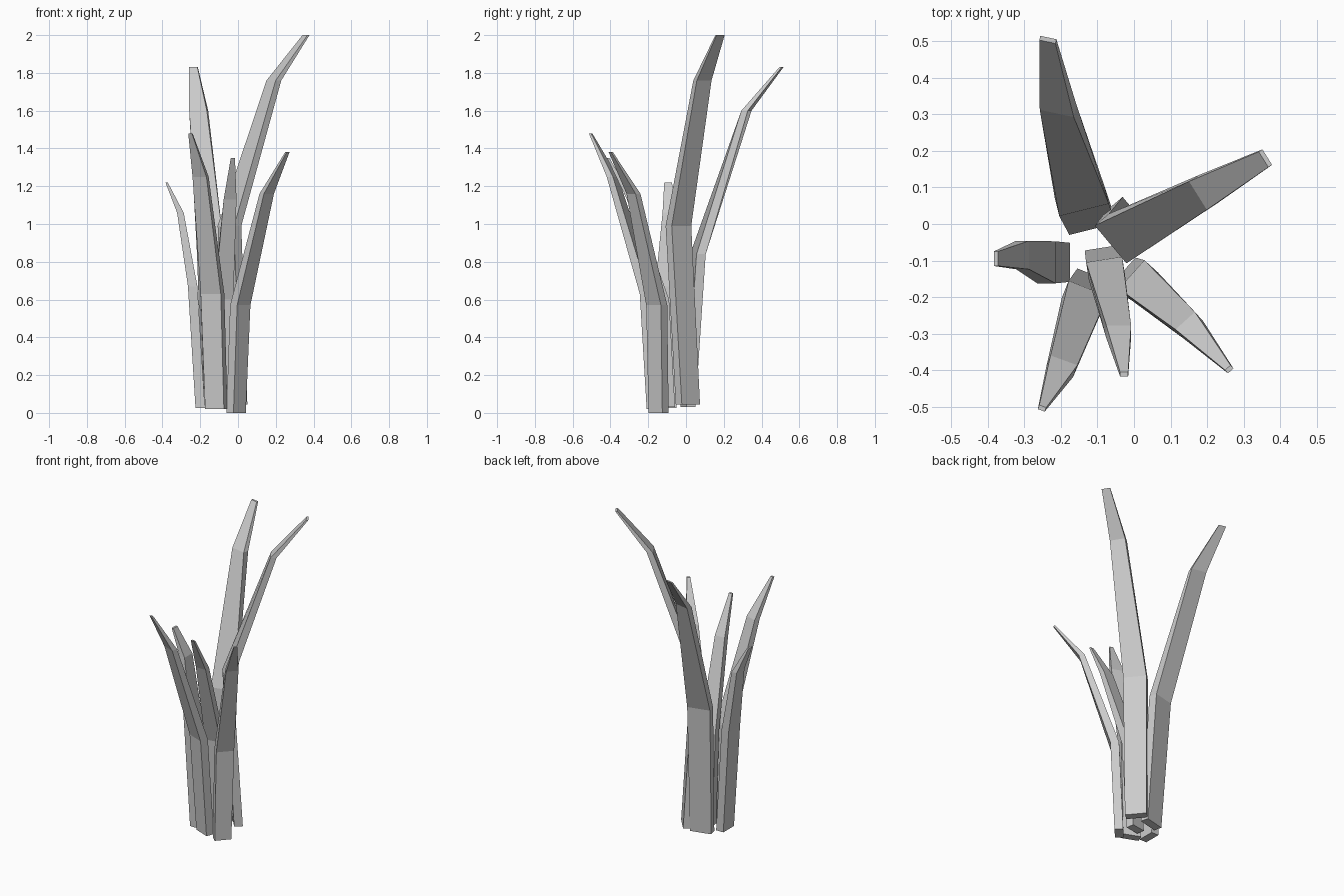
import bpy
import bmesh
from math import cos, sin, radians
from mathutils import Vector

default_cube = bpy.data.objects.get("Cube")
if default_cube:
    bpy.data.objects.remove(default_cube, do_unlink=True)

# One plain grey for every blade
grey = bpy.data.materials.new("plain_grey")
grey.use_nodes = True
grey.diffuse_color = (0.6, 0.6, 0.6, 1)
grey.node_tree.nodes["Principled BSDF"].inputs["Base Color"].default_value = grey.diffuse_color

# Shared taper: base, lower bend, upper bend, tip
THICKNESS = (0.05, 0.05, 0.035, 0.012)


def section(bm, centre, width, thickness, angle):
    """Add a level rectangular cross-section and return its corners."""
    side = Vector((cos(angle), sin(angle), 0)) * width / 2
    depth = Vector((-sin(angle), cos(angle), 0)) * thickness / 2
    corners = (-side - depth, side - depth, side + depth, depth - side)
    return [bm.verts.new(Vector(centre) + corner) for corner in corners]


def grass_blade(name, path, width, tip_width, angle, tip_angle):
    """Loft a tapering four-sided blade through its bends."""
    bm = bmesh.new()
    widths = (width * 0.93, width, width * 0.68, tip_width)
    angles = (angle, angle, tip_angle, tip_angle)
    rings = [section(bm, centre, wide, thick, radians(turn))
             for centre, wide, thick, turn in zip(path, widths, THICKNESS, angles)]
    for lower, upper in zip(rings, rings[1:]):
        for i in range(len(lower)):
            j = (i + 1) % len(lower)
            bm.faces.new((lower[i], lower[j], upper[j], upper[i]))
    bm.faces.new(reversed(rings[0]))
    bm.faces.new(rings[-1])
    bmesh.ops.recalc_face_normals(bm, faces=bm.faces)
    mesh = bpy.data.meshes.new(name)
    bm.to_mesh(mesh)
    bm.free()
    mesh.materials.append(grey)
    blade = bpy.data.objects.new(name, mesh)
    bpy.context.collection.objects.link(blade)
    return blade


# Two tall blades at the back
grass_blade("tall_left_blade",
            path=[(-0.01, 0.01, 0.045), (-0.045, -0.04, 0.99),
                  (0.19, 0.087, 1.76), (0.36, 0.18, 2)],
            width=0.135, tip_width=0.05, angle=-50, tip_angle=-58)
grass_blade("tall_back_blade",
            path=[(-0.12, 0.01, 0.03), (-0.143, 0.063, 0.84),
                  (-0.208, 0.32, 1.6), (-0.236, 0.505, 1.83)],
            width=0.14, tip_width=0.045, angle=14, tip_angle=-12)

# Short blade leaning to the right
grass_blade("short_right_blade",
            path=[(-0.2, -0.105, 0.025), (-0.24, -0.105, 0.67),
                  (-0.305, -0.085, 1.06), (-0.378, -0.095, 1.22)],
            width=0.115, tip_width=0.04, angle=-90, tip_angle=-90)

# Three blades fanning out at the front
grass_blade("front_right_blade",
            path=[(-0.115, -0.165, 0.02), (-0.135, -0.2, 0.63),
                  (-0.198, -0.39, 1.25), (-0.252, -0.505, 1.48)],
            width=0.115, tip_width=0.02, angle=-22, tip_angle=-20)
grass_blade("front_middle_blade",
            path=[(-0.085, -0.09, 0.03), (-0.078, -0.122, 0.6),
                  (-0.042, -0.295, 1.13), (-0.027, -0.412, 1.35)],
            width=0.1, tip_width=0.022, angle=9, tip_angle=0)
grass_blade("front_left_blade",
            path=[(-0.01, -0.145, 0), (0.012, -0.155, 0.57),
                  (0.152, -0.278, 1.16), (0.261, -0.398, 1.38)],
            width=0.105, tip_width=0.02, angle=48, tip_angle=42)
